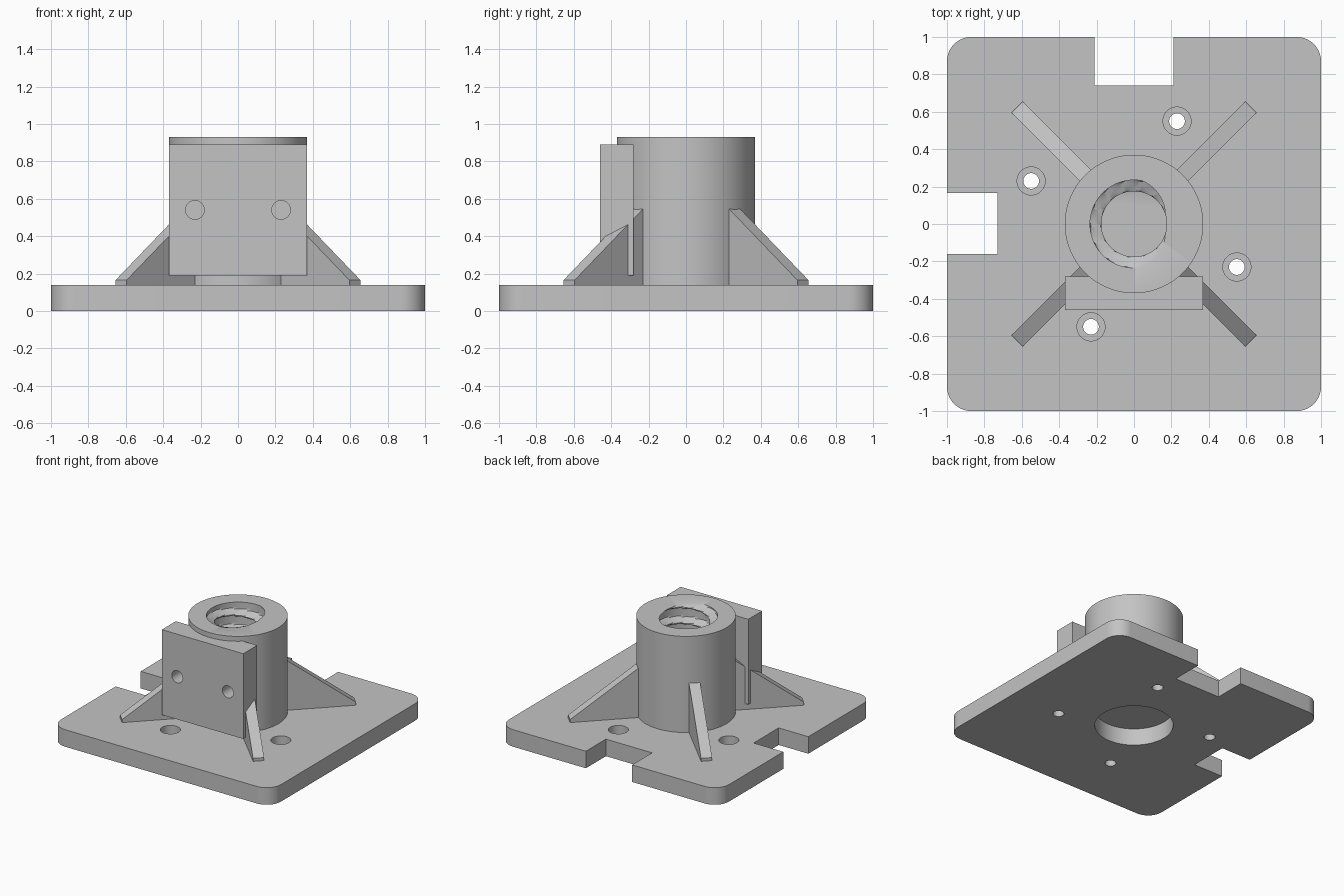
import bpy, bmesh, math
from math import sin, cos, pi
from mathutils import Matrix

if "Cube" in bpy.data.objects:
    bpy.data.objects.remove(bpy.data.objects["Cube"], do_unlink=True)

GREY = (0.55, 0.55, 0.55, 1)
mat = bpy.data.materials.new("plain grey")
mat.use_nodes = True
mat.diffuse_color = GREY
mat.node_tree.nodes["Principled BSDF"].inputs["Base Color"].default_value = GREY

PLATE_TOP, TOWER_TOP, TOWER_R = 0.14, 0.93, 0.37


def finish(name, bm):
    """Turn a bmesh into a named, shaded object."""
    bmesh.ops.recalc_face_normals(bm, faces=bm.faces)
    mesh = bpy.data.meshes.new(name)
    bm.to_mesh(mesh)
    bm.free()
    mesh.materials.append(mat)
    mesh.shade_smooth()
    mesh.set_sharp_from_angle(angle=math.radians(30))
    obj = bpy.data.objects.new(name, mesh)
    bpy.context.collection.objects.link(obj)
    return obj


def prism(outline, z0, z1):
    """Extrude a flat xy outline from z0 to z1."""
    bm = bmesh.new()
    face = bm.faces.new([bm.verts.new((x, y, z0)) for x, y in outline])
    top = bmesh.ops.extrude_face_region(bm, geom=[face])["geom"]
    verts = [v for v in top if isinstance(v, bmesh.types.BMVert)]
    bmesh.ops.translate(bm, verts=verts, vec=(0, 0, z1 - z0))
    return bm


def disc(x, y, r, z0, z1, n=48):
    return prism([(x + r * cos(2 * pi * i / n), y + r * sin(2 * pi * i / n))
                  for i in range(n)], z0, z1)


def cut(obj, cutters):
    """Subtract each cutter, bake the result and drop the cutters."""
    for bm in cutters:
        tool = finish("cutter", bm)
        tool.hide_render = True
        mod = obj.modifiers.new("cut", "BOOLEAN")
        mod.operation, mod.solver, mod.object = "DIFFERENCE", "EXACT", tool
        deps = bpy.context.evaluated_depsgraph_get()
        mesh = bpy.data.meshes.new_from_object(obj.evaluated_get(deps))
        obj.modifiers.clear()
        obj.data = mesh
        bpy.data.objects.remove(tool, do_unlink=True)
    obj.data.shade_smooth()
    obj.data.set_sharp_from_angle(angle=math.radians(30))


# Base plate: rounded corners, with a notch at the back and one at the right
def corner(sx, sy, start, r=0.13, n=10):
    return [(sx * (1 - r) + r * cos(start + pi / 2 * i / n),
             sy * (1 - r) + r * sin(start + pi / 2 * i / n)) for i in range(n + 1)]


outline = (corner(1, 1, 0)
           + [(0.21, 1), (0.21, 0.74), (-0.21, 0.74), (-0.21, 1)]
           + corner(-1, 1, pi / 2)
           + [(-1, 0.165), (-0.73, 0.165), (-0.73, -0.16), (-1, -0.16)]
           + corner(-1, -1, pi) + corner(1, -1, 1.5 * pi))
plate = finish("base_plate", prism(outline, 0, PLATE_TOP))

# Centre recess and four counterbored screw holes
holes = [disc(0, 0, 0.295, -0.1, 0.3, 96)]
for k in range(4):
    a = math.atan2(0.55, 0.23) + k * pi / 2
    x, y = 0.596 * cos(a), 0.596 * sin(a)
    holes += [disc(x, y, 0.042, -0.1, 0.3), disc(x, y, 0.075, 0.05, 0.3)]
cut(plate, holes)

# Tower: round outside, blind threaded bore inside
N, PITCH, FLOOR, STEPS = 128, 0.13, 0.19, 80


def thread_radius(angle, z):
    u = (z - TOWER_TOP) / PITCH - angle / (2 * pi)
    d = abs(u - round(u))
    return 0.175 + 0.06 * min(max((d - 0.05) / 0.17, 0), 1)


bm = bmesh.new()
rings = []


def add_ring(radius, z):
    angles = [2 * pi * i / N for i in range(N)]
    rings.append([bm.verts.new((radius(a, z) * cos(a), radius(a, z) * sin(a), z))
                  for a in angles])


add_ring(lambda a, z: TOWER_R, PLATE_TOP)
add_ring(lambda a, z: TOWER_R, TOWER_TOP)
for s in range(STEPS + 1):
    add_ring(thread_radius, TOWER_TOP + (FLOOR - TOWER_TOP) * s / STEPS)
for lower, upper in zip(rings, rings[1:]):
    for i in range(N):
        j = (i + 1) % N
        bm.faces.new((lower[i], lower[j], upper[j], upper[i]))
bm.faces.new(rings[0])
bm.faces.new(rings[-1])
finish("threaded_tower", bm)

# Mounting block on the front, with two blind holes
W, Y0, Y1 = 0.37, -0.46, -0.28
block = finish("mounting_block",
               prism([(-W, Y0), (W, Y0), (W, Y1), (-W, Y1)], 0.19, 0.89))
bores = []
for x in (-0.23, 0.23):
    b = disc(x, 0, 0.05, 0, 0.3)
    # stand the cutter along y, ending inside the block
    b.transform(Matrix.Translation((0, -0.34, 0.54)) @ Matrix.Rotation(pi / 2, 4, "X"))
    bores.append(b)
cut(block, bores)

# Four diagonal ribs bracing the tower
names = ("back_left", "back_right", "front_right", "front_left")
profile = [(0.32, PLATE_TOP), (0.884, PLATE_TOP), (0.884, 0.165),
           (0.368, 0.545), (0.32, 0.545)]
for k, side in enumerate(names):
    rib = prism(profile, -0.042, 0.042)
    rib.transform(Matrix.Rotation(pi / 4 + k * pi / 2, 4, "Z")
                  @ Matrix.Rotation(pi / 2, 4, "X"))
    finish(side + "_rib", rib)
